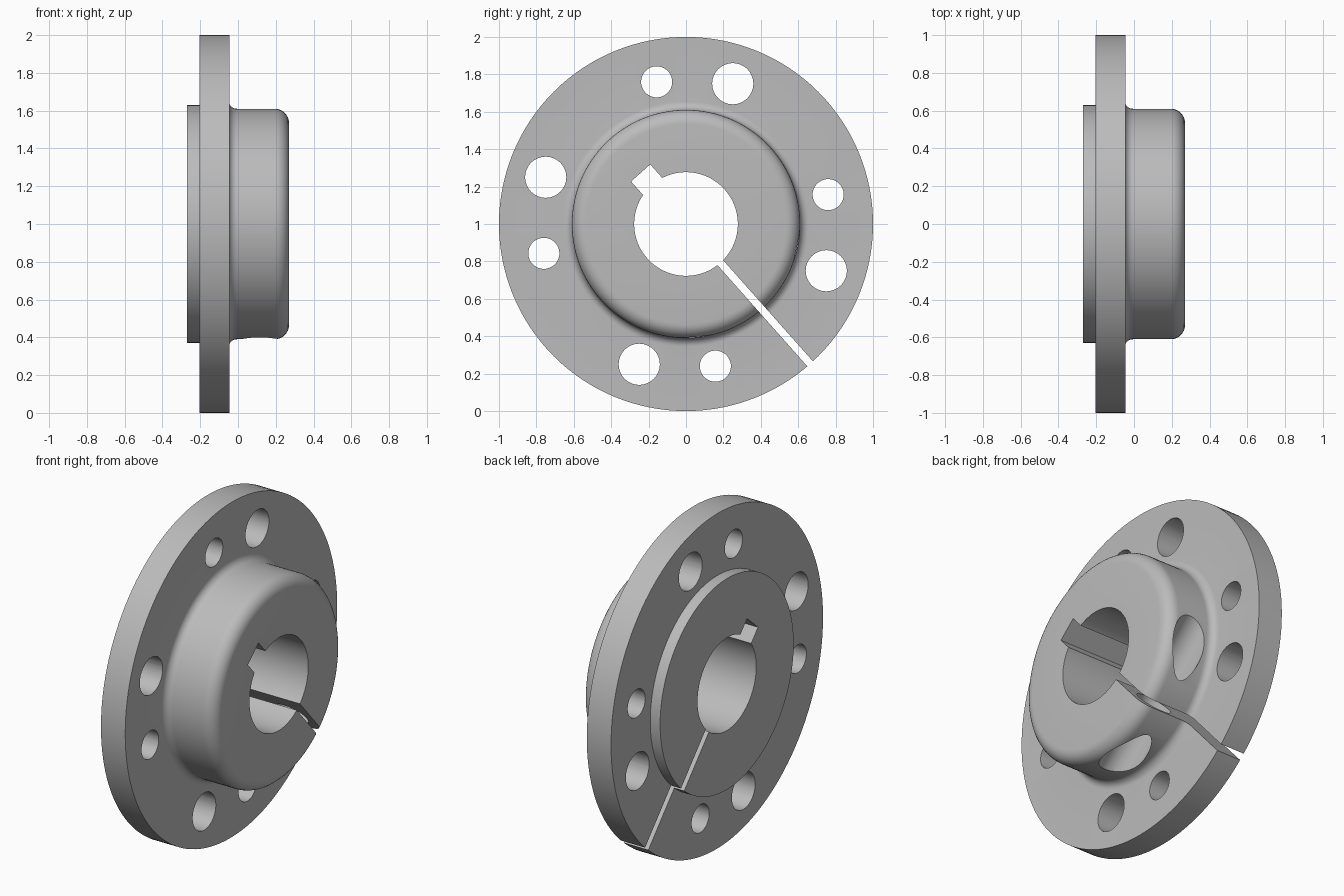
import bpy
import bmesh
from math import sin, cos, pi, radians
from mathutils import Matrix, Vector

cube = bpy.data.objects.get("Cube")
if cube:
    bpy.data.objects.remove(cube, do_unlink=True)

CENTRE = Vector((0, 0, 1))
SPLIT = radians(-48.4)                                # clamp slot direction
OUT = Vector((0, cos(SPLIT), sin(SPLIT)))             # along the slot
ACROSS = Vector((0, -sin(SPLIT), cos(SPLIT)))         # through the slot

steel = bpy.data.materials.new("grey steel")
steel.use_nodes = True
steel.diffuse_color = (0.5, 0.5, 0.5, 1)
steel.node_tree.nodes["Principled BSDF"].inputs["Base Color"].default_value = (0.5, 0.5, 0.5, 1)


def make_object(name, bm):
    bmesh.ops.recalc_face_normals(bm, faces=bm.faces)
    mesh = bpy.data.meshes.new(name)
    bm.to_mesh(mesh)
    bm.free()
    obj = bpy.data.objects.new(name, mesh)
    mesh.materials.append(steel)
    bpy.context.collection.objects.link(obj)
    return obj


def arc(x, r, radius, start, end, steps=8):
    angles = [radians(start + (end - start) * i / steps) for i in range(steps + 1)]
    return [(x + radius * cos(a), r + radius * sin(a)) for a in angles]


def lathe(name, profile, segments=128):
    bm = bmesh.new()
    rings = []
    for i in range(segments):
        a = 2 * pi * i / segments
        rings.append([bm.verts.new(CENTRE + Vector((x, r * cos(a), r * sin(a))))
                      for x, r in profile])
    for i in range(segments):
        a, b = rings[i], rings[(i + 1) % segments]
        for j in range(len(profile)):
            k = (j + 1) % len(profile)
            bm.faces.new((a[j], a[k], b[k], b[j]))
    return make_object(name, bm)


def cut(target, bm):
    cutter = make_object("cutter", bm)
    cutter.hide_render = True
    mod = target.modifiers.new("cut", 'BOOLEAN')
    mod.operation = 'DIFFERENCE'
    mod.solver = 'EXACT'
    mod.object = cutter
    bpy.context.view_layer.objects.active = target
    bpy.ops.object.modifier_apply(modifier=mod.name)
    bpy.data.objects.remove(cutter, do_unlink=True)


def add_drill(bm, centre, axis, radius, length, segments=48):
    turn = axis.to_track_quat('Z', 'Y').to_matrix().to_4x4()
    bmesh.ops.create_cone(bm, cap_ends=True, segments=segments, radius1=radius,
                          radius2=radius, depth=length,
                          matrix=Matrix.Translation(centre) @ turn)


def add_slab(bm, near, far, width, direction):
    # Slab through the full thickness, lying along a radial direction
    side = Vector((1, 0, 0)).cross(direction)
    turn = Matrix((Vector((1, 0, 0)), direction, side)).transposed().to_4x4()
    place = Matrix.Translation(CENTRE + direction * (near + far) / 2)
    bmesh.ops.create_cube(bm, size=1, matrix=place @ turn @ Matrix.Diagonal((1, far - near, width, 1)))


# Hub and flange in one turned profile: bore, hub, flange, rear spigot
profile = [(-0.27, 0.277), (0.27, 0.277)]
profile += arc(0.195, 0.535, 0.075, 0, 90)
profile += arc(-0.005, 0.655, 0.045, 270, 180)
profile += [(-0.045, 1.0), (-0.205, 1.0), (-0.205, 0.63), (-0.27, 0.63)]
hub = lathe("flanged_clamp_hub", profile)

# Four large and four small bolt holes
bolts = bmesh.new()
for y, z, radius in ((0.25, 0.75, 0.11), (-0.157, 0.76, 0.083)):
    for i in range(4):
        spot = Matrix.Rotation(i * pi / 2, 3, 'X') @ Vector((-0.12, y, z))
        add_drill(bolts, CENTRE + spot, Vector((1, 0, 0)), radius, 0.4)
cut(hub, bolts)

# Keyway opposite the slot
keyway = bmesh.new()
add_slab(keyway, 0.1, 0.365, 0.137, -OUT)
cut(hub, keyway)

# Clamp screw hole across the slot
screw = bmesh.new()
add_drill(screw, CENTRE + Vector((0.115, 0, 0)) + OUT * 0.48, ACROSS, 0.105, 1.4)
cut(hub, screw)

# Clamp slot from the bore to the rim
slot = bmesh.new()
add_slab(slot, 0.1, 1.1, 0.04, OUT)
cut(hub, slot)

bpy.ops.object.select_all(action='DESELECT')
hub.select_set(True)
bpy.context.view_layer.objects.active = hub
bpy.ops.object.shade_smooth_by_angle(angle=radians(30))
